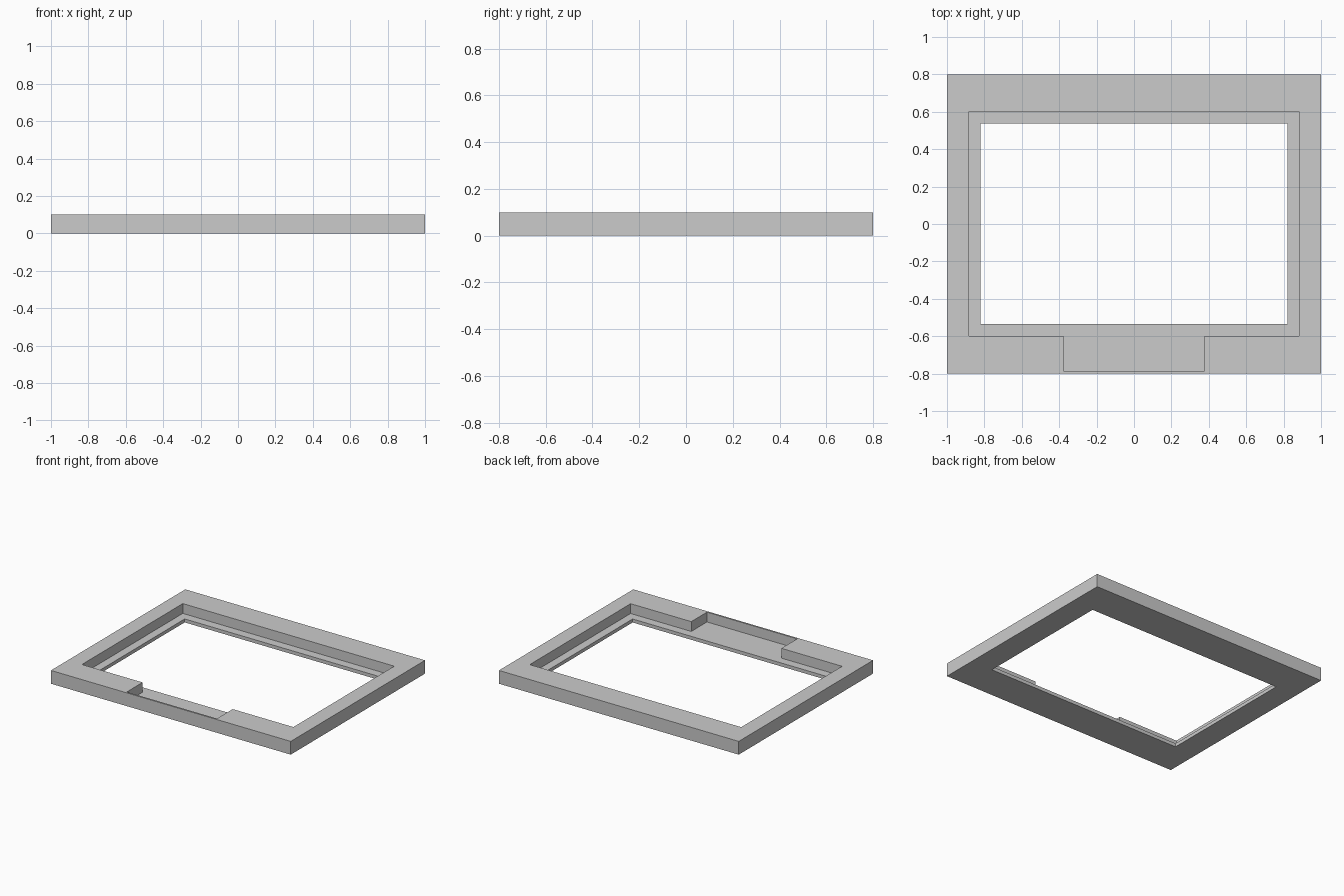
import bpy
import bmesh

cube = bpy.data.objects.get("Cube")
if cube:
    bpy.data.objects.remove(cube, do_unlink=True)

HEIGHT = 0.1
LEDGE = 0.026       # floor level of the recess

grey = bpy.data.materials.new("plain_grey")
grey.use_nodes = True
COLOUR = (0.6, 0.6, 0.6, 1)
grey.diffuse_color = COLOUR
grey.node_tree.nodes["Principled BSDF"].inputs["Base Color"].default_value = COLOUR


def prism(name, half_outline, bottom, top):
    """Extrude an outline, given by its +x half and mirrored to -x."""
    outline = half_outline + [(-x, y) for x, y in reversed(half_outline)]
    bm = bmesh.new()
    base = bm.faces.new([bm.verts.new((x, y, bottom)) for x, y in outline])
    side = bmesh.ops.extrude_face_region(bm, geom=[base])["geom"]
    verts = [v for v in side if isinstance(v, bmesh.types.BMVert)]
    bmesh.ops.translate(bm, verts=verts, vec=(0, 0, top - bottom))
    bmesh.ops.recalc_face_normals(bm, faces=bm.faces)
    mesh = bpy.data.meshes.new(name)
    bm.to_mesh(mesh)
    bm.free()
    mesh.materials.append(grey)
    obj = bpy.data.objects.new(name, mesh)
    bpy.context.collection.objects.link(obj)
    return obj


def cut(target, cutter):
    """Subtract the cutter, then discard it."""
    cutter.hide_render = True
    mod = target.modifiers.new("cut", 'BOOLEAN')
    mod.operation = 'DIFFERENCE'
    mod.solver = 'EXACT'
    mod.object = cutter
    bpy.context.view_layer.objects.active = target
    bpy.ops.object.modifier_apply(modifier=mod.name)
    bpy.data.objects.remove(cutter, do_unlink=True)


# Outer slab
frame = prism("frame", [(1, -0.8), (1, 0.8)], 0, HEIGHT)

# Stepped recess with a wide notch that leaves a thin front wall
cut(frame, prism("recess_cutter",
                 [(0.376, -0.787), (0.376, -0.6), (0.882, -0.6), (0.882, 0.602)],
                 LEDGE, HEIGHT + 0.1))

# Window opening through the remaining ledge
cut(frame, prism("opening_cutter", [(0.82, -0.535), (0.82, 0.536)], -0.1, HEIGHT + 0.1))
